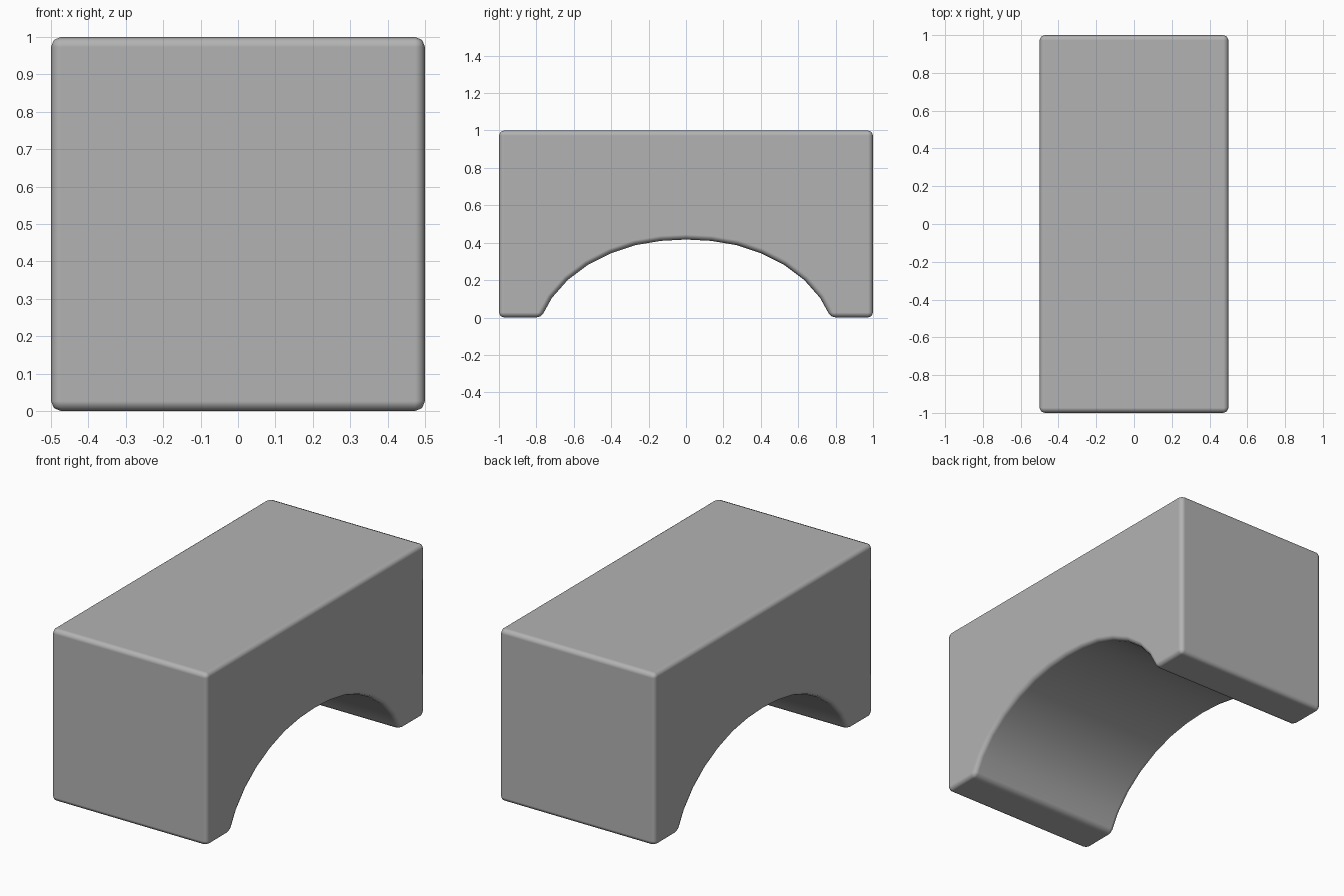
import bpy, bmesh, math

if "Cube" in bpy.data.objects:
    bpy.data.objects.remove(bpy.data.objects["Cube"])

# Half of the arch opening, from the crown to the foot (y, z)
half_arch = [(0.135, 0.410), (0.272, 0.387), (0.403, 0.343), (0.527, 0.280),
             (0.633, 0.200), (0.717, 0.105), (0.775, 0.0)]

# Full side profile: block outline with the arch cut from below
arch = [(-y, z) for y, z in reversed(half_arch)] + [(0, 0.417)] + half_arch
profile = arch + [(1, 0), (1, 1), (-1, 1), (-1, 0)]

# Extrude the profile across the width
bm = bmesh.new()
face = bm.faces.new([bm.verts.new((-0.5, y, z)) for y, z in profile])
ext = bmesh.ops.extrude_face_region(bm, geom=[face])
bmesh.ops.translate(bm, vec=(1, 0, 0),
                    verts=[v for v in ext["geom"] if isinstance(v, bmesh.types.BMVert)])
bmesh.ops.recalc_face_normals(bm, faces=bm.faces)
mesh = bpy.data.meshes.new("arch_block")
bm.to_mesh(mesh)
bm.free()

block = bpy.data.objects.new("arch_block", mesh)
bpy.context.collection.objects.link(block)
bpy.context.view_layer.objects.active = block
block.select_set(True)
bpy.ops.object.shade_smooth()

# Dark grey surface
grey = bpy.data.materials.new("dark_grey")
grey.diffuse_color = (0.45, 0.45, 0.45, 1)
grey.use_nodes = True
grey.node_tree.nodes["Principled BSDF"].inputs["Base Color"].default_value = grey.diffuse_color
mesh.materials.append(grey)

# Rounded edges; hardened normals keep the large faces flat
bevel = block.modifiers.new("rounded_edges", "BEVEL")
bevel.width = 0.027
bevel.segments = 2
bevel.limit_method = "ANGLE"
bevel.angle_limit = math.radians(35)
bevel.harden_normals = True
bpy.ops.object.modifier_apply(modifier=bevel.name)
